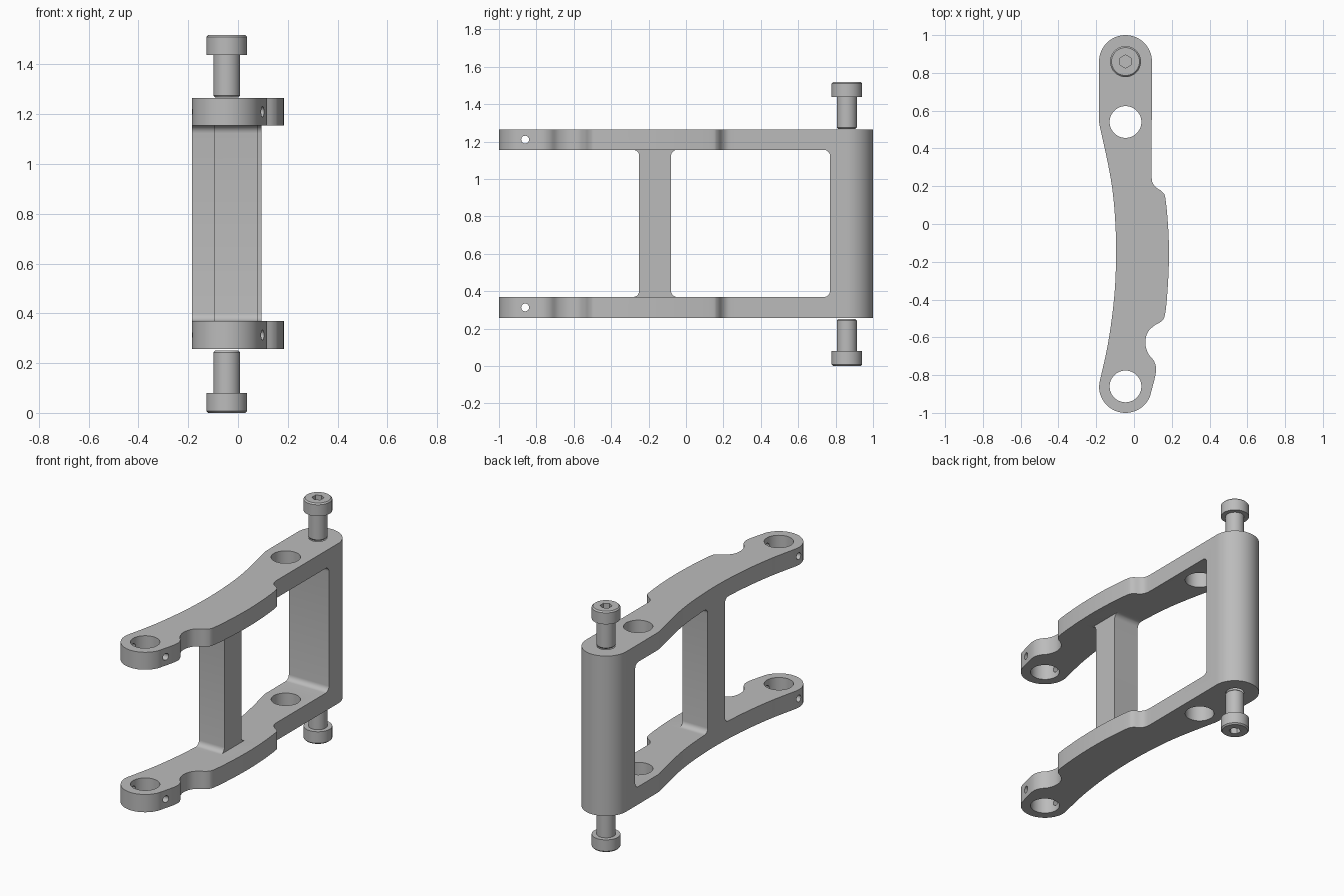
import bpy, bmesh, math
from mathutils import Vector, Matrix

if "Cube" in bpy.data.objects:
    bpy.data.objects.remove(bpy.data.objects["Cube"])

grey = bpy.data.materials.new("machined grey")
grey.diffuse_color = (0.5, 0.5, 0.5, 1)
grey.use_nodes = True
grey.node_tree.nodes["Principled BSDF"].inputs["Base Color"].default_value = grey.diffuse_color

CX, Z0, Z1 = -0.045, 0.257, 1.265      # hole axis x, body bottom and top
W0, W1 = 0.369, 1.155                  # window bottom and top
MID = (Z0 + Z1) / 2


def finish(bm, name):
    bmesh.ops.recalc_face_normals(bm, faces=bm.faces)
    me = bpy.data.meshes.new(name)
    bm.to_mesh(me)
    bm.free()
    me.materials.append(grey)
    ob = bpy.data.objects.new(name, me)
    bpy.context.collection.objects.link(ob)
    return ob


def prism(points, offset, name):
    """Extrude a closed outline of 3D points by offset."""
    bm = bmesh.new()
    f = bm.faces.new([bm.verts.new(p) for p in points])
    r = bmesh.ops.extrude_face_region(bm, geom=[f])
    vs = [v for v in r["geom"] if isinstance(v, bmesh.types.BMVert)]
    bmesh.ops.translate(bm, verts=vs, vec=offset)
    return finish(bm, name)


def arc(cx, cy, r, a0, a1, n):
    return [(cx + r * math.cos(math.radians(a0 + (a1 - a0) * i / n)),
             cy + r * math.sin(math.radians(a0 + (a1 - a0) * i / n))) for i in range(n + 1)]


def spline(pts, n=5):
    """Smooth curve through the points."""
    p = [Vector(q) for q in [pts[0]] + pts + [pts[-1]]]
    out = []
    for i in range(1, len(p) - 2):
        a, b, c, d = p[i - 1:i + 3]
        for k in range(n):
            t = k / n
            out.append(tuple(0.5 * (2 * b + (c - a) * t + (2 * a - 5 * b + 4 * c - d) * t * t
                                    + (3 * b - a - 3 * c + d) * t ** 3)))
    return out + [pts[-1]]


def rounded(y0, y1, z0, z1, r):
    return (arc(y1 - r, z1 - r, r, 0, 90, 6) + arc(y0 + r, z1 - r, r, 90, 180, 6)
            + arc(y0 + r, z0 + r, r, 180, 270, 6) + arc(y1 - r, z0 + r, r, 270, 360, 6))


def cylinder(r, centre, depth, axis="Z", n=48):
    bm = bmesh.new()
    m = Matrix.Translation(centre)
    if axis == "X":
        m = m @ Matrix.Rotation(math.pi / 2, 4, "Y")
    bmesh.ops.create_cone(bm, cap_ends=True, segments=n, radius1=r, radius2=r, depth=depth, matrix=m)
    return finish(bm, "cutter")


def cut(ob, cutter):
    mod = ob.modifiers.new("cut", "BOOLEAN")
    mod.operation, mod.solver, mod.object = "DIFFERENCE", "EXACT", cutter
    bpy.context.view_layer.objects.active = ob
    bpy.ops.object.modifier_apply(modifier=mod.name)
    bpy.data.objects.remove(cutter)


def smooth(ob):
    bpy.ops.object.select_all(action="DESELECT")
    ob.select_set(True)
    bpy.context.view_layer.objects.active = ob
    bpy.ops.object.shade_smooth_by_angle(angle=math.radians(30))


# swing arm: plan outline, counter-clockwise from the rear right
left = spline([(-0.183, 0.525), (-0.137, 0.315), (-0.111, 0.155), (-0.097, -0.03),
               (-0.095, -0.2), (-0.106, -0.4), (-0.137, -0.63), (-0.183, -0.84)])
right = spline([(0.088, -0.9), (0.116, -0.785), (0.108, -0.73), (0.075, -0.685), (0.06, -0.63),
                (0.072, -0.575), (0.105, -0.54), (0.145, -0.515), (0.165, -0.475),
                (0.179, -0.33), (0.185, -0.17), (0.181, -0.02), (0.167, 0.13),
                (0.152, 0.168), (0.115, 0.195), (0.097, 0.222), (0.093, 0.26)])
outline = (arc(CX, 0.86, 0.14, 0, 180, 32) + [(-0.185, 0.545)] + left
           + arc(CX, -0.86, 0.14, 182, 340, 30) + right)
arm = prism([(x, y, Z0) for x, y in outline], (0, 0, Z1 - Z0), "swing_arm")

# side windows that leave the rear post and the cross bar
for y0, y1 in ((-1.4, -0.25), (-0.08, 0.77)):
    cut(arm, prism([(-0.5, y, z) for y, z in rounded(y0, y1, W0, W1, 0.032)], (1, 0, 0), "cutter"))
# cross bar set back from the right edge of the plates
cut(arm, prism([(0.08, y, z) for y, z in ((-0.3, W0), (-0.03, W0), (-0.03, W1), (-0.3, W1))],
               (0.4, 0, 0), "cutter"))
# pivot holes, cross pin holes and bolt holes
for y in (0.54, -0.86):
    cut(arm, cylinder(0.084, (CX, y, MID), 2))
for z in ((Z0 + W0) / 2, (Z1 + W1) / 2):
    cut(arm, cylinder(0.021, (0, -0.86, z), 1, "X", 24))
for z in (Z0, Z1):
    cut(arm, cylinder(0.052, (CX, 0.86, z), 0.36))
smooth(arm)


# bolts: turned profile with a hexagonal socket
def bolt(name, flip):
    prof = [(0, 0), (0.074, 0), (0.082, 0.008), (0.082, 0.08), (0.054, 0.08),
            (0.054, 0.242), (0.046, 0.251), (0, 0.251)]
    bm = bmesh.new()
    vs = [bm.verts.new((r, 0, z)) for r, z in prof]
    es = [bm.edges.new(p) for p in zip(vs, vs[1:])]
    bmesh.ops.spin(bm, geom=vs + es, axis=(0, 0, 1), cent=(0, 0, 0), steps=48, angle=2 * math.pi)
    bmesh.ops.remove_doubles(bm, verts=bm.verts, dist=1e-5)
    if flip:
        bmesh.ops.scale(bm, verts=bm.verts, vec=(1, 1, -1))
        bmesh.ops.translate(bm, verts=bm.verts, vec=(0, 0, 2 * MID - 0.004))
    bmesh.ops.translate(bm, verts=bm.verts, vec=(CX, 0.86, 0))
    ob = finish(bm, name)
    cut(ob, cylinder(0.035, (CX, 0.86, 2 * MID - 0.004 if flip else 0), 0.09, n=6))
    smooth(ob)


bolt("lower_bolt", False)
bolt("upper_bolt", True)
